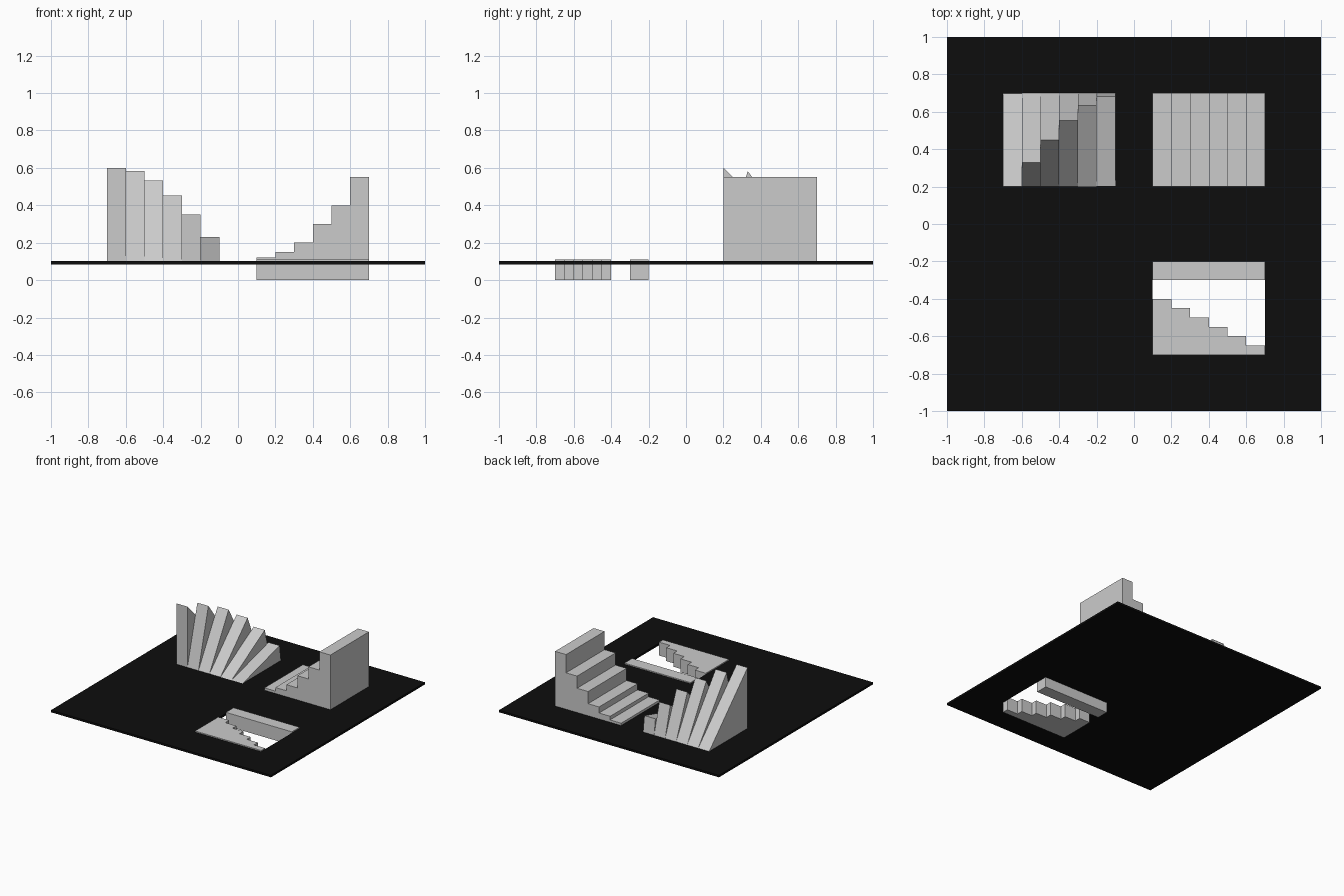
import bpy, bmesh
from math import sin, cos, radians
from mathutils import Vector

if "Cube" in bpy.data.objects:
    bpy.data.objects.remove(bpy.data.objects["Cube"])


def finish(name, bm):
    bmesh.ops.recalc_face_normals(bm, faces=bm.faces)
    mesh = bpy.data.meshes.new(name)
    bm.to_mesh(mesh)
    bm.free()
    obj = bpy.data.objects.new(name, mesh)
    bpy.context.collection.objects.link(obj)
    return obj


def extrude(bm, faces, offset):
    geom = bmesh.ops.extrude_face_region(bm, geom=faces, use_keep_orig=True)["geom"]
    verts = [g for g in geom if isinstance(g, bmesh.types.BMVert)]
    bmesh.ops.translate(bm, verts=verts, vec=Vector(offset))


def prism(name, outline, offset):
    bm = bmesh.new()
    face = bm.faces.new([bm.verts.new(p) for p in outline])
    extrude(bm, [face], offset)
    return finish(name, bm)


def staircase(x0, levels, width=0.1):
    """Top line of a flight of steps as (x, level) pairs."""
    return [(x0 + width * (i + k), lv) for i, lv in enumerate(levels) for k in (0, 1)]


GROUND = 0.1

# Black plate with a rectangular opening: 3 x 3 cells without the middle-right pit
xs, ys = (-1, 0.1, 0.7, 1), (-1, -0.7, -0.2, 1)
bm = bmesh.new()
v = [[bm.verts.new((x, y, 0.084)) for y in ys] for x in xs]
cells = [bm.faces.new((v[i][j], v[i + 1][j], v[i + 1][j + 1], v[i][j + 1]))
         for i in range(3) for j in range(3) if (i, j) != (1, 1)]
extrude(bm, cells, (0, 0, GROUND + 0.001 - 0.084))
bmesh.ops.dissolve_limit(bm, angle_limit=0.01, verts=bm.verts, edges=bm.edges)
plate = finish("base_plate", bm)
black = bpy.data.materials.new("black")
black.diffuse_color = (0.004, 0.004, 0.004, 1)
black.use_nodes = True
black.node_tree.nodes["Principled BSDF"].inputs["Base Color"].default_value = black.diffuse_color
plate.data.materials.append(black)

# Rising steps
steps = staircase(0.1, (0.12, 0.15, 0.2, 0.3, 0.4, 0.55))
prism("rising_steps",
      [(0.1, 0.2, GROUND)] + [(x, 0.2, z) for x, z in steps] + [(0.7, 0.2, GROUND)],
      (0, 0.5, 0))

# Fan of triangular wedges, each leaning 15 degrees further back
for i in range(6):
    x, a = -0.7 + 0.1 * i, radians(15 * i)
    prism(f"fan_wedge_{i + 1}",
          [(x, 0.2, GROUND), (x, 0.7, GROUND),
           (x, 0.2 + 0.5 * sin(a), GROUND + 0.5 * cos(a))],
          (0.1, 0, 0))

# Pit walls in the opening: stepped front wall and straight back wall
jaw = staircase(0.1, [-0.4 - 0.05 * i for i in range(6)])
prism("pit_stepped_wall",
      [(0.1, -0.7, 0)] + [(x, y, 0) for x, y in jaw] + [(0.7, -0.7, 0)],
      (0, 0, 0.11))
prism("pit_back_wall",
      [(0.1, -0.3, 0), (0.7, -0.3, 0), (0.7, -0.2, 0), (0.1, -0.2, 0)],
      (0, 0, 0.11))
